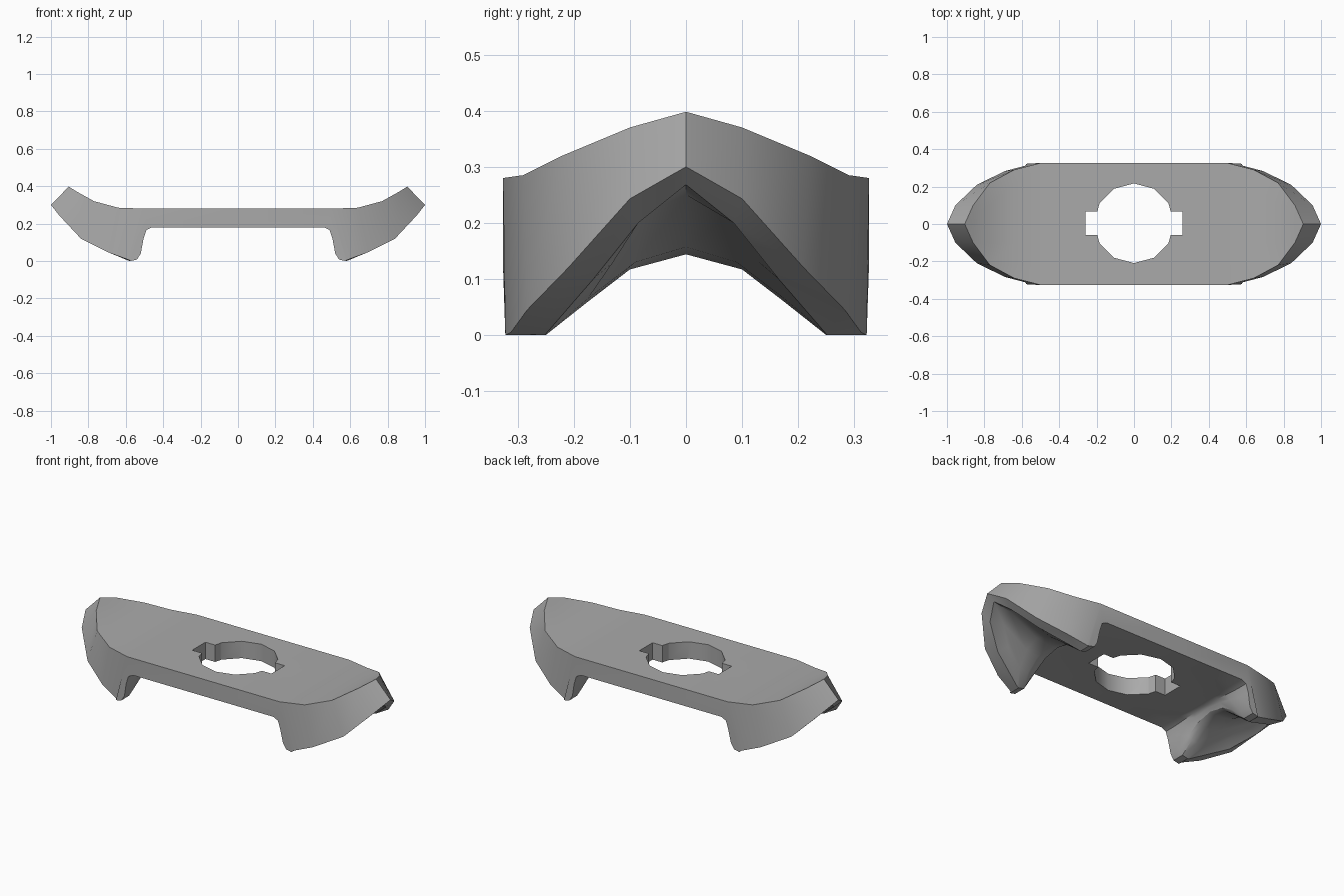
import bpy, bmesh, math

cube = bpy.data.objects.get("Cube")
if cube:
    bpy.data.objects.remove(cube)

grey = bpy.data.materials.new("plain grey")
grey.use_nodes = True
grey.diffuse_color = (0.4, 0.4, 0.4, 1)
grey.node_tree.nodes["Principled BSDF"].inputs["Base Color"].default_value = grey.diffuse_color

# Upswept top surface, as height along x
TOP = [(0, .28), (.5, .28), (.64, .285), (.77, .32), (.86, .37), (.905, .398)]
# Rounded inner face of the claws, from plate underside to tip
CLAW = [(0, .18), (.46, .18), (.49, .165), (.505, .12), (.52, .04), (.54, .008), (.575, 0)]
# Columns from side to tip: top edge, outer rim, inner rim, hollow, lip, claw y, claw drop
TIP = (.58, .312, .005)
INNER = (.585, .25, .002)
COLUMNS = [
    ((.5, .326), TIP, TIP, TIP, TIP, .322, 1),
    ((.64, .29), (.69, .283, .045), INNER, INNER, INNER, .25, 1),
    ((.77, .22), (.84, .21, .12), (.79, .165, .1), (.75, .13, .13), (.63, .175, .065), .175, .67),
    ((.86, .1), (.955, .1, .243), (.91, .085, .2), (.82, .08, .215), (.655, .09, .13), .1, .35),
    ((.905, 0), (1, 0, .3), (.955, 0, .268), (.85, 0, .25), (.66, 0, .157), 0, .2),
]


def section(column, side):
    """Lengthwise cut from the middle of the top, round the end, to the underside."""
    (tx, ty), *rim, claw_y, drop = column
    pts = [(x, ty, z) if x <= tx else None for x, z in TOP]
    pts = [p or [q for q in pts if q][-1] for p in pts]
    pts += rim
    pts += [(x, claw_y + (.004 if z > .1 and drop == 1 and claw_y > .3 else 0),
             .18 - (.18 - z) * drop) for x, z in reversed(CLAW)]
    return [(x, y * side, z) for x, y, z in pts]


def new_object(name, bm):
    mesh = bpy.data.meshes.new(name)
    bmesh.ops.recalc_face_normals(bm, faces=bm.faces)
    bm.to_mesh(mesh)
    bm.free()
    obj = bpy.data.objects.new(name, mesh)
    bpy.context.collection.objects.link(obj)
    obj.data.materials.append(grey)
    return obj


# Loft the sections into one half, then mirror it
bm = bmesh.new()
cuts = [section(c, 1) for c in COLUMNS] + [section(c, -1) for c in COLUMNS[-2::-1]]
rows = [[bm.verts.new(p) for p in cut] for cut in cuts]
for a, b in zip(rows, rows[1:]):
    for i in range(len(a) - 1):
        bm.faces.new((a[i], a[i + 1], b[i + 1], b[i]))
for row in (rows[0], rows[-1]):
    bm.faces.new(row)
bmesh.ops.remove_doubles(bm, verts=bm.verts, dist=.0005)
half = bm.verts[:] + bm.edges[:] + bm.faces[:]
bmesh.ops.mirror(bm, geom=half, axis='X', merge_dist=.0005)
bmesh.ops.remove_doubles(bm, verts=bm.verts, dist=.0005)
body = new_object("clamp_plate", bm)

# Round centre hole with a notch on each side
bm = bmesh.new()
bmesh.ops.create_cone(bm, cap_ends=True, segments=12, radius1=.213, radius2=.213, depth=.6)
hole = new_object("hole_cutter", bm)
bm = bmesh.new()
bmesh.ops.create_cube(bm, size=1)
bmesh.ops.scale(bm, vec=(.52, .124, .5), verts=bm.verts)
notch = new_object("notch_cutter", bm)
for cutter in (hole, notch):
    cutter.location = (0, .004, .23)
    cutter.hide_render = True
    mod = body.modifiers.new(cutter.name, 'BOOLEAN')
    mod.object = cutter
    mod.operation = 'DIFFERENCE'
    mod.solver = 'EXACT'

bpy.context.view_layer.objects.active = body
body.select_set(True)
for mod in list(body.modifiers):
    bpy.ops.object.modifier_apply(modifier=mod.name)
for cutter in (hole, notch):
    bpy.data.objects.remove(cutter)
bpy.ops.object.shade_smooth_by_angle(angle=math.radians(32))
